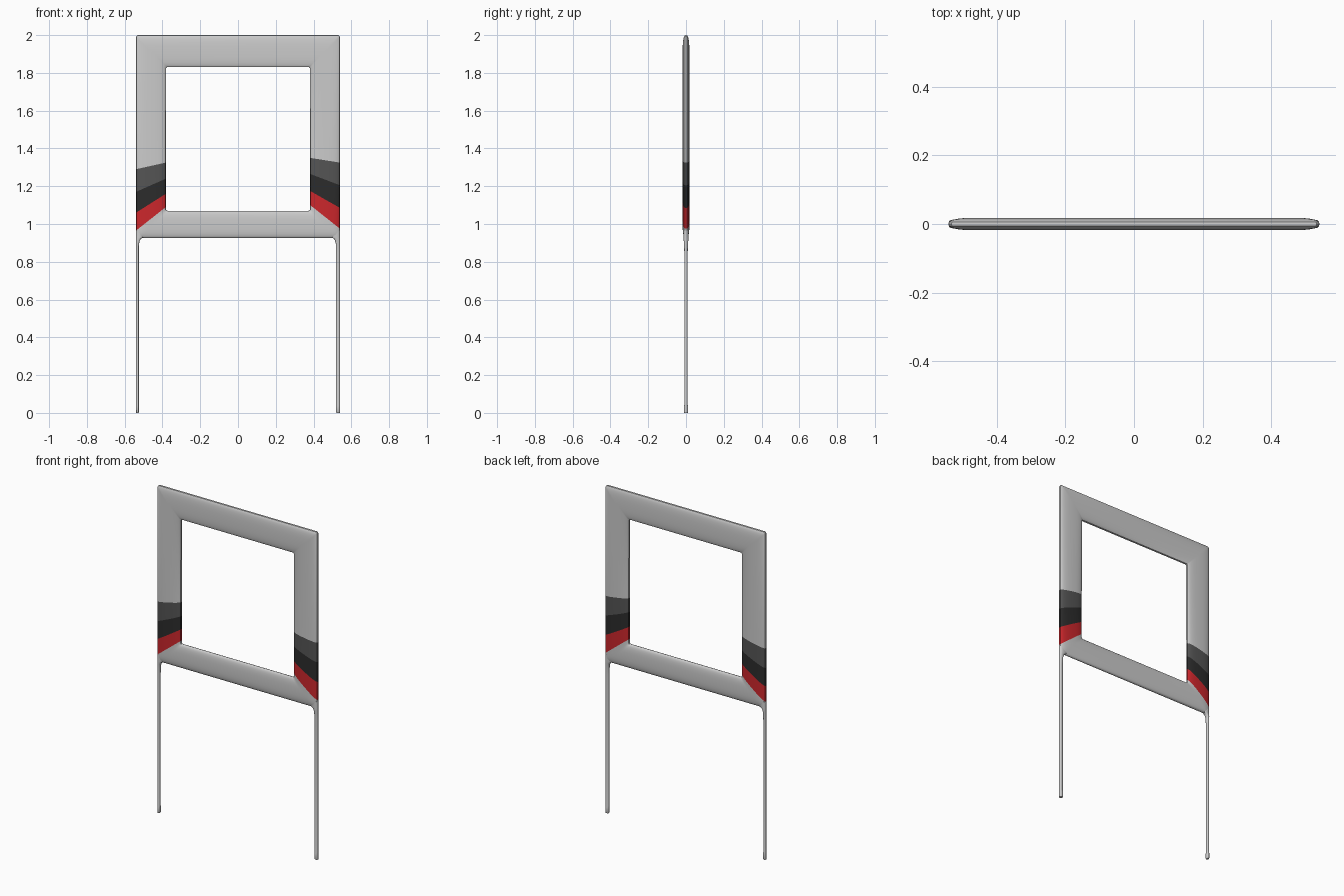
import bpy, math

if "Cube" in bpy.data.objects:
    bpy.data.objects.remove(bpy.data.objects["Cube"])

N = 28      # points around each cross-section
HALF = 0.018


def lens(outer, inner, h=HALF):
    """Flattened superellipse ring spanning outer -> inner points in the xz plane."""
    ring = []
    for i in range(N):
        a = 2 * math.pi * i / N
        c, s = math.cos(a), math.sin(a)
        u = math.copysign(abs(c) ** 0.8, c)
        y = math.copysign(abs(s) ** 0.75, s) * h
        t = (1 - u) / 2
        ring.append((outer[0] + (inner[0] - outer[0]) * t, y,
                     outer[1] + (inner[1] - outer[1]) * t))
    return ring


def loft(name, rings, mat=None, caps=False):
    verts = [v for r in rings for v in r]
    faces = []
    for k in range(len(rings) - 1):
        for i in range(N):
            j = (i + 1) % N
            faces.append((k * N + i, k * N + j, (k + 1) * N + j, (k + 1) * N + i))
    if caps:
        faces.append(tuple(range(N))[::-1])
        faces.append(tuple(range((len(rings) - 1) * N, len(rings) * N)))
    me = bpy.data.meshes.new(name)
    me.from_pydata(verts, [], faces)
    ob = bpy.data.objects.new(name, me)
    bpy.context.collection.objects.link(ob)
    if mat:
        me.materials.append(mat)
    bpy.ops.object.select_all(action='DESELECT')
    ob.select_set(True)
    bpy.context.view_layer.objects.active = ob
    # consistent outward normals
    bpy.ops.object.mode_set(mode='EDIT')
    bpy.ops.mesh.select_all(action='SELECT')
    bpy.ops.mesh.normals_make_consistent(inside=False)
    bpy.ops.object.mode_set(mode='OBJECT')
    bpy.ops.object.shade_smooth_by_angle(angle=math.radians(35))
    return ob


def material(name, rgb):
    m = bpy.data.materials.new(name)
    m.diffuse_color = (*rgb, 1)
    m.use_nodes = True
    m.node_tree.nodes["Principled BSDF"].inputs["Base Color"].default_value = m.diffuse_color
    return m


red = material("red", (0.6, 0.02, 0.025))
black = material("black", (0.025, 0.025, 0.025))
dark = material("dark_grey", (0.09, 0.09, 0.09))

XO, XI = 0.54, 0.382
# slanted band boundaries per side: (outer z, inner z)
cuts = {-1: [(0.965, 1.09), (1.06, 1.16), (1.17, 1.24), (1.29, 1.325)],
        1: [(0.975, 1.10), (1.085, 1.175), (1.205, 1.265), (1.325, 1.35)]}


def side_ring(s, k):
    zo, zi = cuts[s][k]
    return lens((s * XO, zo), (s * XI, zi))


def top_corner(s):
    return [lens((s * XO, 1.992), (s * 0.38, 1.826)),
            lens((s * (XO - 0.008), 2.0), (s * 0.376, 1.83))]


def bottom_corner(s):
    return [lens((s * XO, 0.945), (s * XI, 1.078)),
            lens((s * 0.533, 0.93), (s * 0.379, 1.072)),
            lens((s * 0.518, 0.925), (s * 0.372, 1.07))]


# upper frame: both uprights and the top rail
loft("upper_frame", [side_ring(-1, 3)] + top_corner(-1)
     + top_corner(1)[::-1] + [side_ring(1, 3)])

# lower frame: bottom rail with mitred corners
loft("lower_frame", [side_ring(-1, 0)] + bottom_corner(-1)
     + bottom_corner(1)[::-1] + [side_ring(1, 0)])

# coloured bands on the uprights
for s, side in ((-1, "left"), (1, "right")):
    for k, (label, mat) in enumerate((("red", red), ("black", black), ("dark_grey", dark))):
        loft(f"{side}_{label}_band", [side_ring(s, k), side_ring(s, k + 1)], mat)

# thin legs flaring into the frame: (z, width, half depth)
for s, side, w in ((-1, "left", 0.015), (1, "right", 0.021)):
    profile = [(0.0, w - 0.002, 0.009), (0.004, w, 0.011), (0.036, w, 0.011),
               (0.045, w, 0.0085), (0.85, w, 0.009), (0.895, w + 0.001, 0.011),
               (0.912, w + 0.005, 0.012), (0.922, w + 0.012, 0.0125),
               (0.93, w + 0.025, 0.013), (0.965, w + 0.03, 0.013)]
    loft(f"{side}_leg", [lens((s * XO, z), (s * (XO - ww), z), h)
                         for z, ww, h in profile], caps=True)
